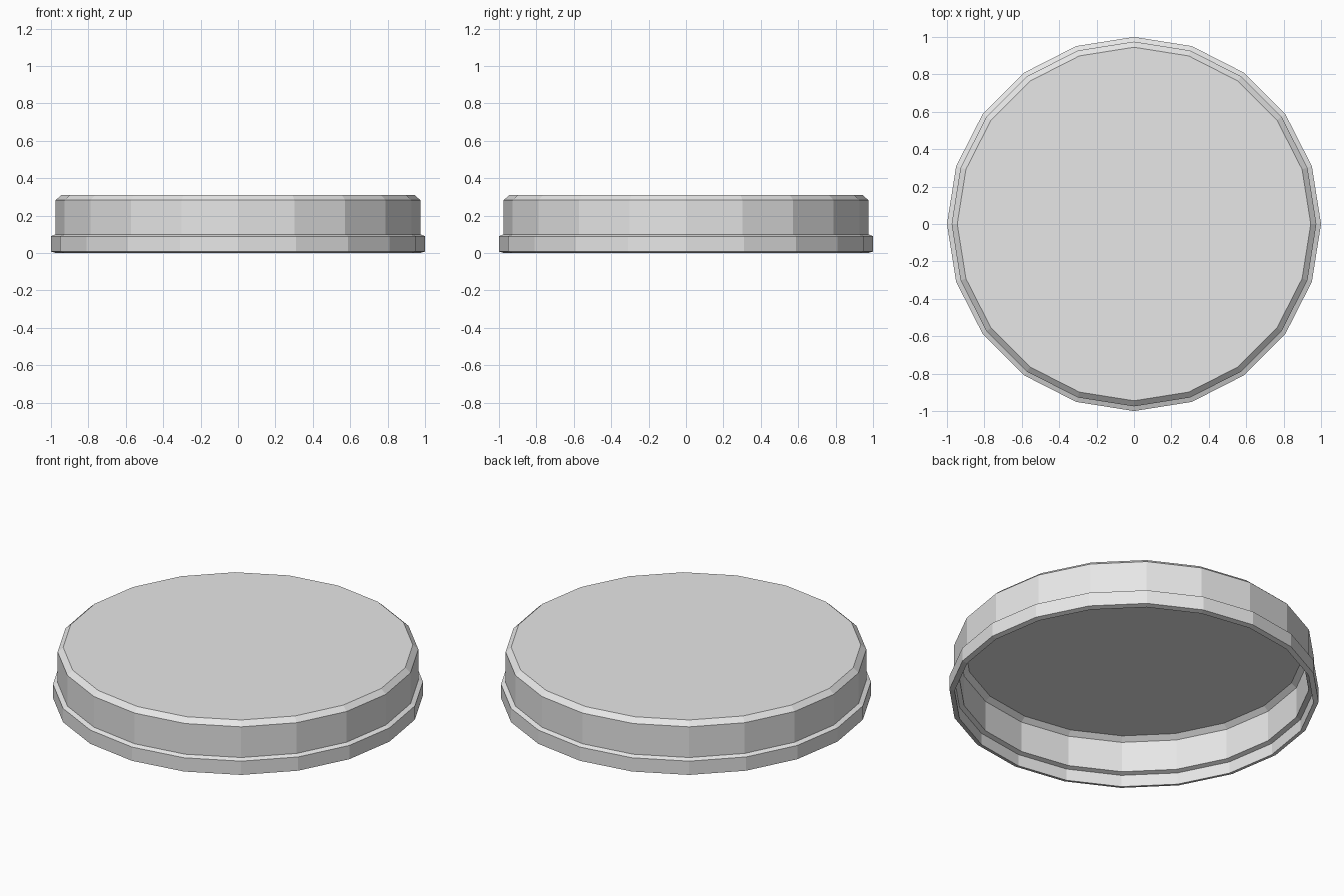
import bpy
import bmesh
from math import cos, sin, tau

cube = bpy.data.objects.get("Cube")
if cube:
    bpy.data.objects.remove(cube, do_unlink=True)

SIDES = 20

# Light grey metal
metal = bpy.data.materials.new("light_grey")
metal.use_nodes = True
grey = (0.8, 0.8, 0.8, 1.0)
metal.diffuse_color = grey
metal.node_tree.nodes["Principled BSDF"].inputs["Base Color"].default_value = grey

# Radius and height from the inner ceiling, down to the rim, up to the outer top
inner = [(0.917, 0.285), (0.946, 0.261), (0.946, 0.078), (0.972, 0.07), (0.972, 0.0)]
outer = [(1.0, 0.008), (1.0, 0.09), (0.975, 0.1), (0.975, 0.283), (0.945, 0.31)]


def lathe(name, profile, material):
    """Turn a profile into a faceted shell, capped at both ends."""
    bm = bmesh.new()
    rings = [
        [bm.verts.new((r * cos(tau * i / SIDES), r * sin(tau * i / SIDES), z))
         for i in range(SIDES)]
        for r, z in profile
    ]
    for low, high in zip(rings, rings[1:]):
        for i in range(SIDES):
            j = (i + 1) % SIDES
            bm.faces.new((low[i], low[j], high[j], high[i]))
    bm.faces.new(rings[0])
    bm.faces.new(rings[-1])
    bmesh.ops.recalc_face_normals(bm, faces=bm.faces)
    mesh = bpy.data.meshes.new(name)
    bm.to_mesh(mesh)
    bm.free()
    mesh.materials.append(material)
    obj = bpy.data.objects.new(name, mesh)
    bpy.context.collection.objects.link(obj)
    return obj


# Hollow lid with a wider lip and bevelled top edge
lathe("jar_lid", inner + outer, metal)
